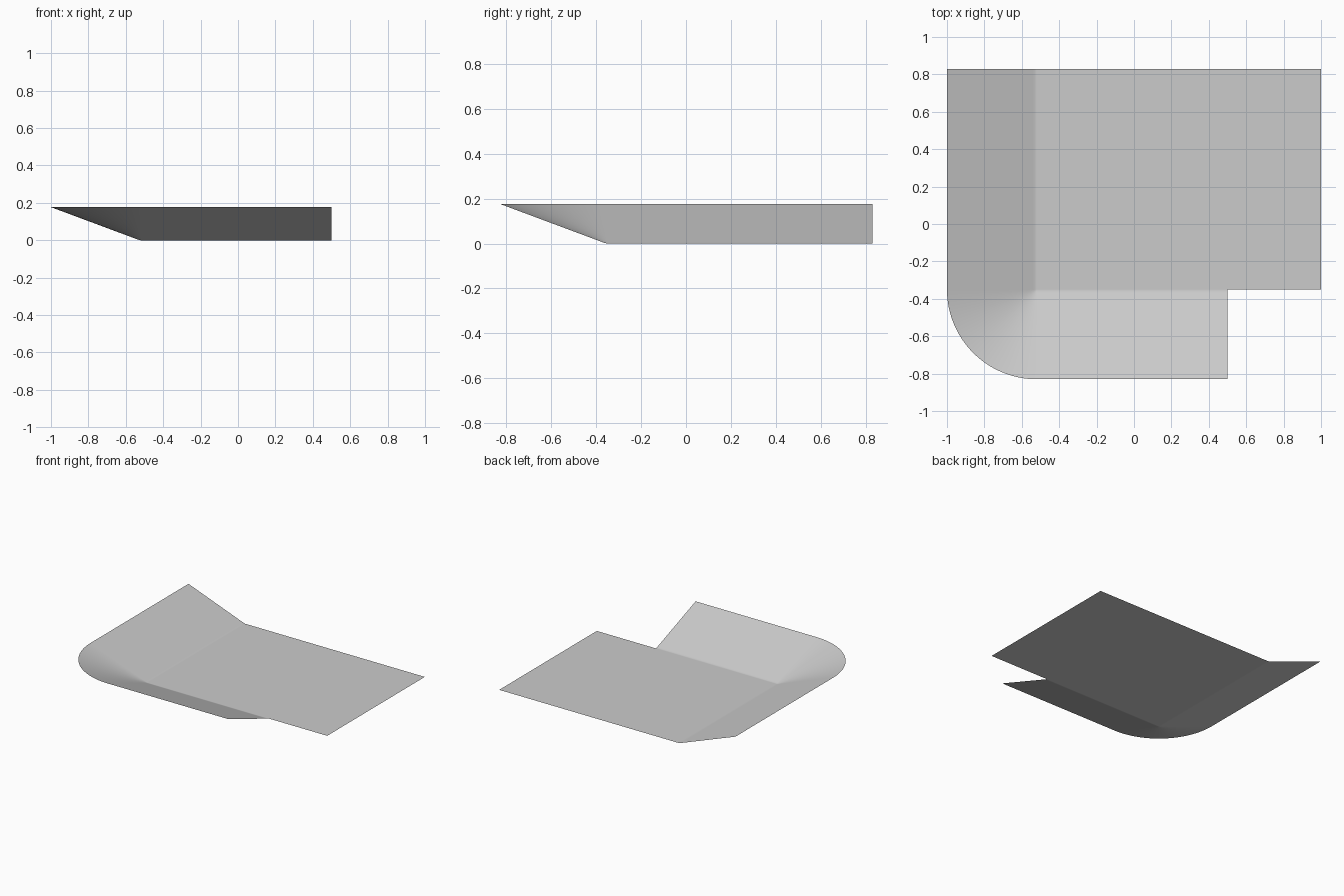
import bpy, bmesh
from math import sin, cos, pi
from mathutils import Vector

cube = bpy.data.objects.get("Cube")
if cube:
    bpy.data.objects.remove(cube, do_unlink=True)

# One plain grey sheet material
GREY = (0.6, 0.6, 0.6, 1)
mat = bpy.data.materials.new("sheet_grey")
mat.use_nodes = True
mat.diffuse_color = GREY
mat.node_tree.nodes["Principled BSDF"].inputs["Base Color"].default_value = GREY

# Fold line of the floor, and the rim profile as (distance out, height)
LEFT, FRONT, BACK, RIGHT, FLAP_END = -0.52, -0.35, 0.83, 1.0, 0.5
PROFILE = [(0, 0), (0.01, 0.002), (0.02, 0.0055), (0.48, 0.177)]
ARC_STEPS = 32

# Stations along the rim: left flap, rounded corner, front flap
stations = [((LEFT, BACK), pi)]
stations += [((LEFT, FRONT), pi + pi / 2 * i / ARC_STEPS) for i in range(ARC_STEPS + 1)]
stations.append(((FLAP_END, FRONT), 1.5 * pi))

bm = bmesh.new()
rows = [[bm.verts.new((x + d * cos(a), y + d * sin(a), z)) for d, z in PROFILE]
        for (x, y), a in stations]

# Raised rim, swept between neighbouring stations
for near, far in zip(rows, rows[1:]):
    for k in range(len(PROFILE) - 1):
        bm.faces.new((near[k], near[k + 1], far[k + 1], far[k]))

# Flat floor, running past the end of the front flap
right_front = bm.verts.new((RIGHT, FRONT, 0))
right_back = bm.verts.new((RIGHT, BACK, 0))
bm.faces.new((rows[0][0], rows[1][0], rows[-1][0], right_front, right_back))

bmesh.ops.remove_doubles(bm, verts=bm.verts[:], dist=1e-5)
bmesh.ops.recalc_face_normals(bm, faces=bm.faces[:])
if sum((f.normal * f.calc_area() for f in bm.faces), Vector()).z < 0:
    bmesh.ops.reverse_faces(bm, faces=bm.faces[:])

mesh = bpy.data.meshes.new("folded_sheet")
bm.to_mesh(mesh)
bm.free()
mesh.materials.append(mat)
mesh.shade_smooth()
sheet = bpy.data.objects.new("folded_sheet", mesh)
bpy.context.collection.objects.link(sheet)

# Keep the large panels flat and the folds soft
weighted = sheet.modifiers.new("flat_panels", "WEIGHTED_NORMAL")
weighted.weight = 100
